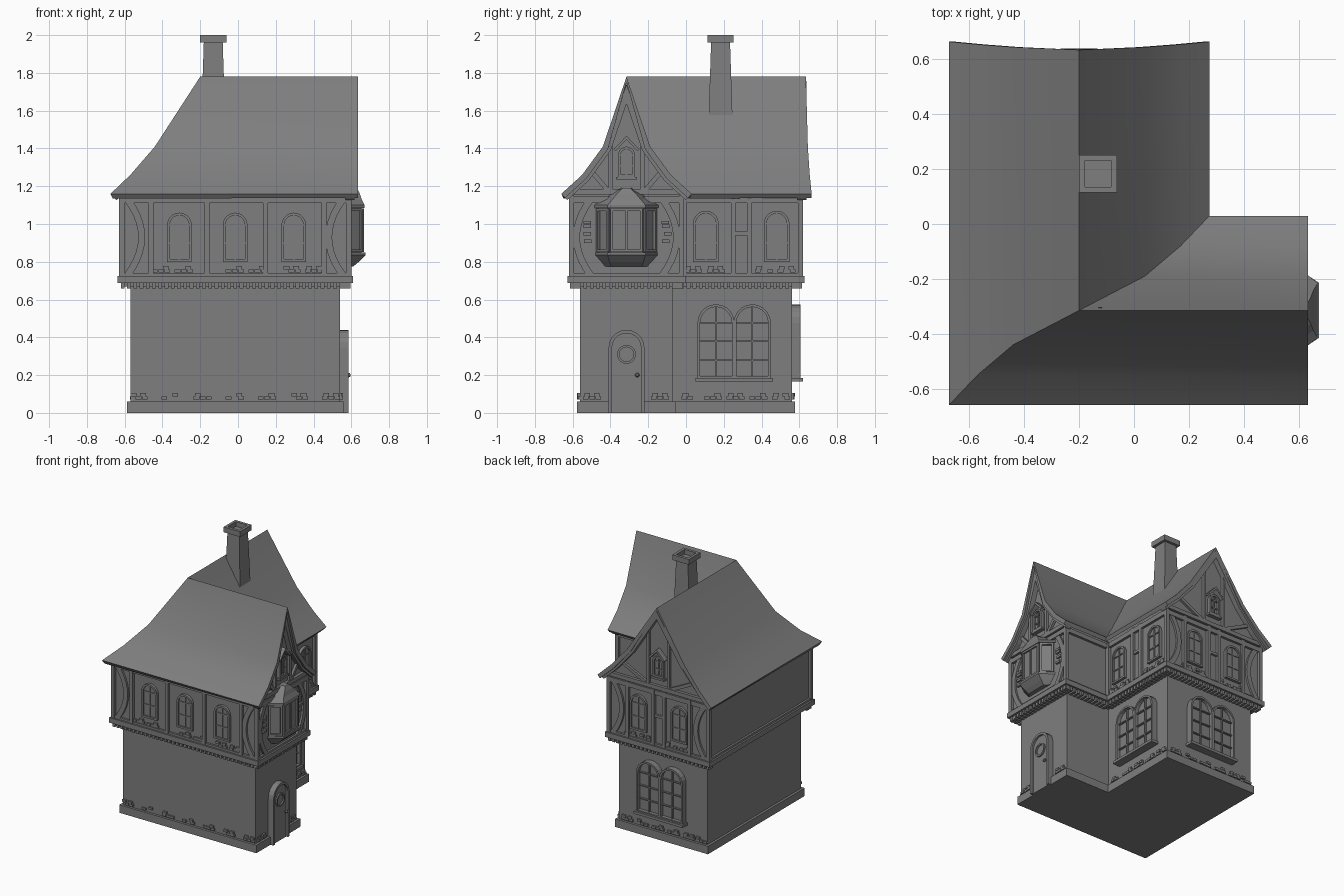
import bpy, bmesh, math, random
from mathutils import Matrix, Vector

if "Cube" in bpy.data.objects:
    bpy.data.objects.remove(bpy.data.objects["Cube"])

random.seed(4)
parts = {}
GROUND = Matrix.Identity(4)


def wall(ox, oy, deg):
    """Frame of a wall: u along the wall, v up, w outwards."""
    c, s = math.cos(math.radians(deg)), math.sin(math.radians(deg))
    return Matrix(((c, 0, s, ox), (s, 0, -c, oy), (0, 1, 0, 0), (0, 0, 0, 1)))


def loft(name, M, loops, closed=False):
    """Join equal loops of local points; cap the ends unless closed."""
    bm = parts.setdefault(name, bmesh.new())
    rows = [[bm.verts.new(M @ Vector(p)) for p in lp] for lp in loops]
    n = len(rows[0])
    for a, b in zip(rows, rows[1:] + rows[:1] if closed else rows[1:]):
        for i in range(n):
            j = (i + 1) % n
            bm.faces.new((a[i], a[j], b[j], b[i]))
    if not closed:
        bm.faces.new(rows[0])
        bm.faces.new(rows[-1])


def prism(name, M, pts, w0, w1):
    loft(name, M, [[(u, v, w) for u, v in pts] for w in (w0, w1)])


def box(name, M, u0, u1, v0, v1, w0, w1):
    prism(name, M, [(u0, v0), (u1, v0), (u1, v1), (u0, v1)], w0, w1)


def ribbon(name, M, path, lo, hi, w0, w1, closed=False):
    """Mitred board following a 2D path, from offset lo to hi on its left."""
    pts = [Vector(p) for p in path]
    n = len(pts)
    loops = []
    for i, p in enumerate(pts):
        a = pts[i - 1] if i or closed else None
        b = pts[(i + 1) % n] if i < n - 1 or closed else None
        ds = [d.normalized() for d in ([p - a] if a else []) + ([b - p] if b else [])]
        ns = [Vector((-d.y, d.x)) for d in ds]
        m = ns[0] if len(ns) == 1 else (ns[0] + ns[1]) / (1 + ns[0].dot(ns[1]))
        q, r = p + m * lo, p + m * hi
        loops.append([(q.x, q.y, w0), (r.x, r.y, w0), (r.x, r.y, w1), (q.x, q.y, w1)])
    loft(name, M, loops, closed)


def plan(o):
    """L-shaped outline of the house, grown by o."""
    x0, x1, xi, y0, y1, yi = -.57 - o, .54 + o, .17 + o, -.56 - o, .56 + o, -.07 + o
    return [(x0, y0), (x1, y0), (x1, yi), (xi, yi), (xi, y1), (x0, y1)]


def arch(u, hw, z0, z1, n=10):
    return [(u - hw, z0), (u + hw, z0)] + [
        (u + hw * math.cos(math.pi * i / n), z1 - hw + hw * math.sin(math.pi * i / n)) for i in range(n + 1)]


def window(M, u, hw, z0, z1, rows, d):
    prism("window_glass", M, arch(u, hw, z0, z1), -.01, d * .4)
    ribbon("window_frames", M, arch(u, hw, z0, z1), 0, .014, -.01, d, True)
    box("window_bars", M, u - .004, u + .004, z0, z1 - .005, 0, d * .7)
    for k in range(1, rows + 1):
        z = z0 + (z1 - hw - z0) * k / rows
        box("window_bars", M, u - hw + .005, u + hw - .005, z - .004, z + .004, 0, d * .7)


def bricks(M, centres, z):
    """Small clusters of two brick courses."""
    for c in centres:
        for row, off in ((0, -.045), (0, -.012), (0, .021), (1, -.038), (1, .012)):
            if random.random() < .85:
                u, v = c + off, z + row * .018
                box("loose_bricks", M, u, u + .03, v, v + .017, -.01, .01 + random.random() * .006)


def brace(M, u_end, u_mid):
    path = []
    for i in range(11):
        t = i / 5 - 1
        path.append((u_end + (u_mid - u_end) * (1 - t * t), .93 + .2 * t))
    ribbon("curved_braces", M, path, -.018, .018, -.01, .015)


def post(M, u, z0=.72, z1=1.15, h=.013):
    box("timber_posts", M, u - h, u + h, z0, z1, -.01, .02)


# Main masses: plinth, ground floor, jetty, upper floor
prism("plinth", GROUND, plan(.018), 0, .06)
prism("ground_floor", GROUND, plan(0), .03, .7)
prism("jetty_moulding", GROUND, plan(.03), .67, .695)
prism("jetty_band", GROUND, plan(.068), .687, .725)
prism("upper_floor", GROUND, plan(.04), .7, 1.15)
ribbon("wall_plate", GROUND, plan(.058), 0, .03, 1.11, 1.145, True)
ribbon("sole_plate", GROUND, plan(.055), 0, .03, .72, .74, True)
for x, y in plan(.046):
    box("corner_posts", GROUND, x - .014, x + .014, y - .014, y + .014, .72, 1.15)

# Wall frames, ground floor (L) and upper floor (U)
LF, LR, LI, LB = wall(0, -.56, 0), wall(.54, 0, 90), wall(.17, 0, 90), wall(0, .56, 180)
LN = wall(0, -.07, 180)
UF, UR, UI, UB = wall(0, -.6, 0), wall(.58, 0, 90), wall(.21, 0, 90), wall(0, .6, 180)

# Dentils under the jetty
for M, a, b in ((LF, -.61, .58), (LR, -.6, -.03), (LI, -.02, .6), (LB, -.21, .61), (LN, -.58, -.22)):
    n = round((b - a) / .033)
    for i in range(n + 1):
        u = a + (b - a) * i / n
        box("dentils", M, u - .01, u + .01, .658, .69, .0, .055)

# Roof: four curved slopes meeting in a hip and a valley
RX, RY = -.2, -.315
PROF = [(0, 0, 1.78), (.24, .125, 1.41), (.37, .235, 1.26), (.475, .345, 1.16)]
bm = bmesh.new()
rows = []
for i, (a, b, z) in enumerate(PROF):
    e = .635 + .01 * i
    rows.append([Vector(p) for p in ((RX - a, RY - b, z), (.635, RY - b, z), (.635, RY + b, z),
                                     (RX + a, RY + b, z), (RX + a, e, z), (RX - a, e, z))])
for r, s in zip(rows, rows[1:]):
    for i, j in ((0, 1), (2, 3), (3, 4), (5, 0)):
        bm.faces.new([bm.verts.new(p) for p in (r[i], r[j], s[j], s[i])])
bmesh.ops.remove_doubles(bm, verts=bm.verts, dist=1e-4)
for f in bm.faces:
    f.normal_update()
    if f.normal.z < 0:
        f.normal_flip()
me = bpy.data.meshes.new("roof")
bm.to_mesh(me)
bm.free()
roof = bpy.data.objects.new("roof", me)
bpy.context.collection.objects.link(roof)
sol = roof.modifiers.new("thickness", "SOLIDIFY")
sol.thickness, sol.offset = .03, -1
bpy.context.view_layer.objects.active = roof
roof.select_set(True)
bpy.ops.object.modifier_apply(modifier="thickness")
bpy.ops.object.shade_smooth_by_angle(angle=math.radians(25))

# Gables with bargeboards, struts and attic windows
for M, c, k, hw, depth in ((UR, RY, 1, .285, .76), (UB, -RX, 0, .41, .85)):
    half = [(p[k], p[2]) for p in PROF]
    tip = [(hw, .9), (hw, 1.17)] + [(d, z - .03) for d, z in half[2::-1]]
    prism("gable_walls", M, [(c + d, z) for d, z in tip] + [(c - d, z) for d, z in tip[-2::-1]], -depth, 0)
    line = [(c - d, z) for d, z in half[::-1]] + [(c + d, z) for d, z in half[1:]]
    ribbon("bargeboards", M, line, -.046, -.013, -.01, .038)
    box("collar_beams", M, c - hw, c + hw, 1.155, 1.185, -.01, .022)
    window(M, c, .045, 1.25, 1.41, 2, .025)
    box("window_sills", M, c - .055, c + .055, 1.235, 1.25, -.01, .03)
    ribbon("attic_hoods", M, [(c - .062, 1.39), (c, 1.455), (c + .062, 1.39)], -.006, .008, -.01, .04)
    for s in (-1, 1):
        post(M, c + s * .085, 1.18, 1.43 if k else 1.58, .01)
        ribbon("gable_struts", M, [(c + s * (hw - .09), 1.29), (c + s * .1, 1.18)], -.012, .012, -.01, .018)

# Upper front wall
for u in (-.31, -.015, .295):
    window(UF, u, .065, .8, 1.06, 2, .02)
for u in (-.46, -.165, .145, .455):
    post(UF, u)
brace(UF, -.585, -.51)
brace(UF, .555, .48)
bricks(UF, (-.41, -.29, -.02, .1, .28, .4), .742)

# Upper inner wall and upper back wall
for M, wins, posts in ((UI, (.105, .48), (-.01, .25, .335)), (UB, (.03, .37), (-.06, .155, .245, .46))):
    for u in wins:
        window(M, u, .068, .8, 1.07, 2, .02)
        bricks(M, (u - .07, u + .05), .742)
    for u in posts:
        post(M, u)
    m = sum(wins) / 2
    box("timber_posts", M, m - .045, m + .045, .94, .96, -.01, .016)
brace(UB, -.185, -.11)
brace(UB, .585, .51)

# Bay window on the right gable, with circling braces
for s in (-1, 1):
    brace(UR, RY + s * .19, RY + s * .265)
    for z in (.9, .94, .98, 1.0):
        u = RY + s * (.205 + random.random() * .015)
        box("loose_bricks", UR, u - .02, u + .02, z, z + .017, -.01, .014)
BAY = wall(.58, RY, 90)
LEVELS = [(.775, .12, .08, .03), (.8, .14, .09, .06), (.835, .17, .1, .095), (.85, .17, .1, .095),
          (.85, .155, .088, .075), (1.085, .155, .088, .075), (1.085, .178, .1, .09), (1.1, .178, .1, .09),
          (1.13, .12, .075, .075), (1.16, .085, .05, .065), (1.19, .03, .02, .05)]
loft("bay_window", BAY, [[(-a, z, -.01), (-f, z, d), (f, z, d), (a, z, -.01)] for z, a, f, d in LEVELS])
side = math.degrees(math.atan2(.075, .067))
for M, h in ((wall(.655, RY, 90), .086), (wall(.6175, RY + .1215, 90 + side), .048),
             (wall(.6175, RY - .1215, 90 - side), .048)):
    ribbon("bay_frames", M, [(-h, .852), (h, .852), (h, 1.083), (-h, 1.083)], 0, .014, -.01, .012, True)
box("bay_frames", wall(.655, RY, 90), -.005, .005, .86, 1.08, -.01, .01)

# Door with round light and knob
DOOR = arch(RY, .095, 0, .44)
prism("door", LR, DOOR, -.01, .03)
ribbon("door_frame", LR, DOOR[1:] + DOOR[:1], 0, .018, -.01, .044)
ring = [(RY + .05 * math.cos(i * math.pi / 10), .31 + .05 * math.sin(i * math.pi / 10)) for i in range(20)]
ribbon("door_light", LR, ring, 0, .012, .02, .04, True)
kb = parts.setdefault("door_knob", bmesh.new())
bmesh.ops.create_icosphere(kb, subdivisions=2, radius=.012, matrix=Matrix.Translation((.585, -.258, .2)))

# Large twin-arched ground-floor windows
for M, c in ((LI, .255), (LB, .2)):
    for s in (-1, 1):
        window(M, c + s * .096, .098, .18, .575, 3, .045)
    box("window_sills", M, c - .205, c + .205, .165, .185, -.01, .06)

# Loose bricks along the plinth
bricks(LF, [-.53 + .17 * i for i in range(7)], .07)
bricks(LR, (-.5, -.14), .07)
bricks(LI, (.02, .14, .26, .38, .5), .07)
bricks(LB, (-.1, .03, .16, .29, .42, .52), .07)

# Chimney with hollow cap
CH = Matrix.Translation((-.131, .183, 0))
sq = lambda h: [(-h, -h), (h, -h), (h, h), (-h, h)]
loft("chimney", CH, [[(x, y, z) for x, y in sq(h)] for z, h in ((1.45, .068), (1.6, .062), (1.965, .05))])
ribbon("chimney_cap", CH, sq(.069), 0, .021, 1.96, 2.0, True)

# Turn the collected geometry into objects, all in one dark grey
for name, bm in parts.items():
    bmesh.ops.recalc_face_normals(bm, faces=bm.faces)
    me = bpy.data.meshes.new(name)
    bm.to_mesh(me)
    bm.free()
    bpy.context.collection.objects.link(bpy.data.objects.new(name, me))
grey = bpy.data.materials.new("dark_grey")
grey.diffuse_color = (.21, .21, .21, 1)
grey.use_nodes = True
grey.node_tree.nodes["Principled BSDF"].inputs["Base Color"].default_value = grey.diffuse_color
for ob in bpy.context.collection.objects:
    ob.data.materials.append(grey)
